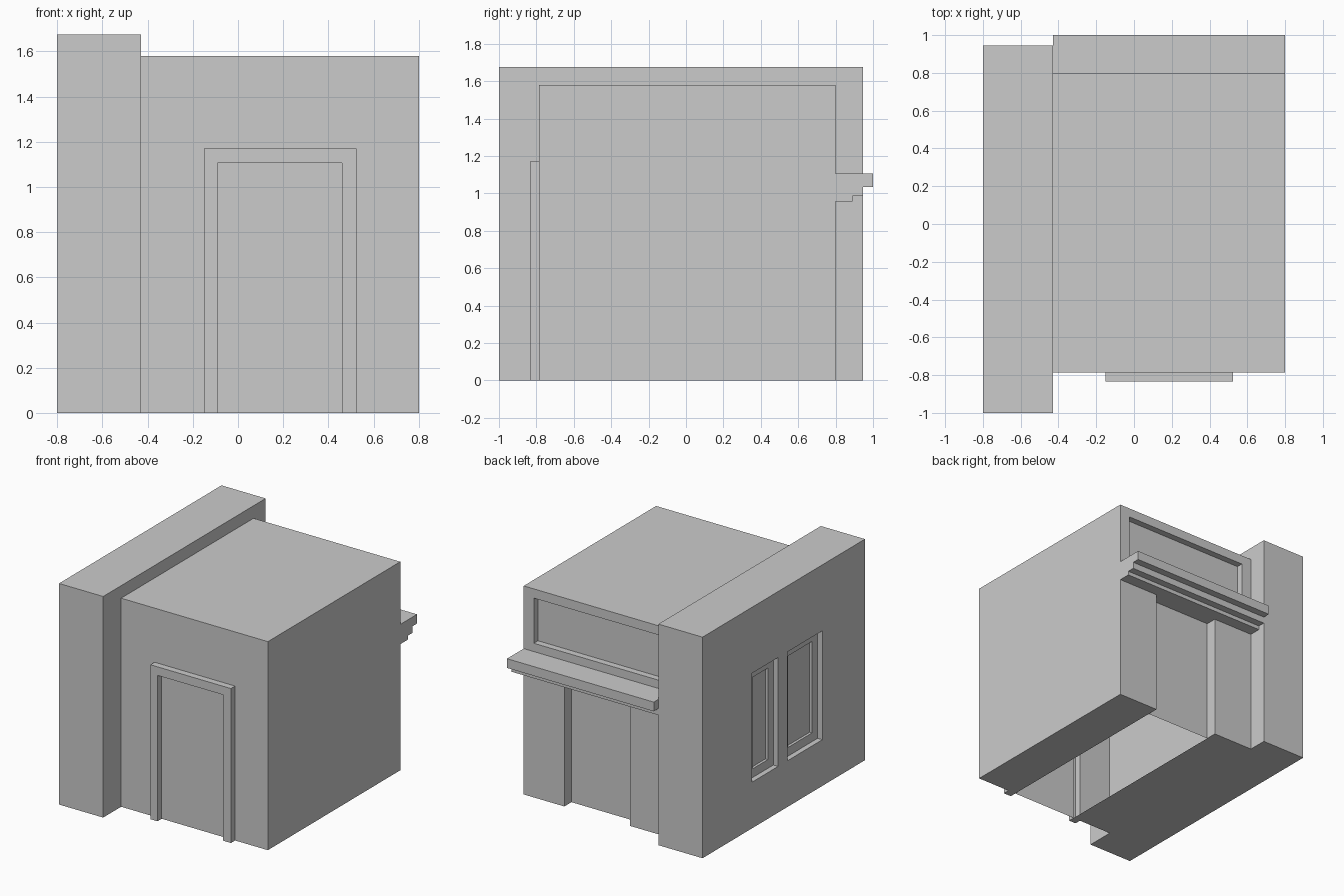
import bpy, bmesh
from mathutils import Vector

if "Cube" in bpy.data.objects:
    bpy.data.objects.remove(bpy.data.objects["Cube"])

Z = Vector((0, 0, 1))


def add_face(bm, pts, normal):
    """One flat face turned towards the given normal."""
    f = bm.faces.new([bm.verts.new(p) for p in pts])
    f.normal_update()
    if f.normal.dot(normal) < 0:
        f.normal_flip()


def finish(bm, name):
    bmesh.ops.remove_doubles(bm, verts=bm.verts, dist=0.0005)
    me = bpy.data.meshes.new(name)
    bm.to_mesh(me)
    bm.free()
    bpy.context.collection.objects.link(bpy.data.objects.new(name, me))


def relief(name, normal, offset, along, rects):
    """Wall with raised and sunk panels: rects are (u0, u1, v0, v1, height),
    later ones override earlier ones; the first one is the whole wall."""
    n, u_dir = Vector(normal), Vector(along)
    us = sorted({u for r in rects for u in r[:2]})
    vs = sorted({v for r in rects for v in r[2:4]})
    bm = bmesh.new()

    def pos(u, v, d):
        return u_dir * u + Z * v + n * (offset + d)

    def height(i, j):
        h = 0
        if 0 <= i < len(us) - 1 and 0 <= j < len(vs) - 1:
            cu, cv = (us[i] + us[i + 1]) / 2, (vs[j] + vs[j + 1]) / 2
            for u0, u1, v0, v1, d in rects:
                if u0 < cu < u1 and v0 < cv < v1:
                    h = d
        return h

    # panel faces
    for i in range(len(us) - 1):
        for j in range(len(vs) - 1):
            h, u0, u1, v0, v1 = height(i, j), us[i], us[i + 1], vs[j], vs[j + 1]
            add_face(bm, [pos(u0, v0, h), pos(u1, v0, h), pos(u1, v1, h), pos(u0, v1, h)], n)
    # step faces across u
    for i, u in enumerate(us):
        for j in range(len(vs) - 1):
            a, b = height(i - 1, j), height(i, j)
            if a != b:
                add_face(bm, [pos(u, vs[j], a), pos(u, vs[j + 1], a),
                              pos(u, vs[j + 1], b), pos(u, vs[j], b)], u_dir * (a - b))
    # step faces across v, leaving sunk doorways open at the ground
    for j, v in enumerate(vs):
        for i in range(len(us) - 1):
            a, b = height(i, j - 1), height(i, j)
            if a != b and not (j == 0 and b < 0):
                add_face(bm, [pos(us[i], v, a), pos(us[i + 1], v, a),
                              pos(us[i + 1], v, b), pos(us[i], v, b)], Z * (a - b))
    finish(bm, name)


def quads(name, faces):
    """Axis-aligned plain faces: (low corner, high corner, normal)."""
    bm = bmesh.new()
    for lo, hi, n in faces:
        k = [abs(c) for c in n].index(1)
        a, b = [i for i in range(3) if i != k]
        pts = []
        for s, t in ((0, 0), (1, 0), (1, 1), (0, 1)):
            p = list(lo)
            p[a], p[b] = (lo[a], hi[a])[s], (lo[b], hi[b])[t]
            pts.append(p)
        add_face(bm, pts, Vector(n))
    finish(bm, name)


XW, XM, XE = -0.80, -0.43, 0.80      # wing side, wing/body joint, body side
YF, YB = -0.785, 0.80                # body front and back
H, HW = 1.58, 1.675                  # body and wing heights
DL, DR = -0.09, 0.46                 # doorway

# front wall with raised door frame
relief("front_wall", (0, -1, 0), -YF, (1, 0, 0), [
    (XM, XE, 0, H, 0),
    (-0.15, 0.525, 0, 1.17, 0.05),
    (DL, DR, 0, 1.105, 0)])

# back wall with doorway, stepped ledge and long window
relief("back_wall", (0, 1, 0), YB, (1, 0, 0), [
    (XM, XE, 0, H, 0),
    (DL, DR, 0, 0.955, -0.085),
    (XM, XE, 0.955, 0.985, 0.09),
    (XM, XE, 0.985, 1.035, 0.145),
    (XM, XE, 1.035, 1.105, 0.20),
    (-0.345, 0.715, 1.168, 1.51, -0.05)])

# roof, right wall and the floor strips beside the open passage
quads("body_shell", [
    ((XM, YF, H), (XE, YB, H), (0, 0, 1)),
    ((XE, YF, 0), (XE, YB, H), (1, 0, 0)),
    ((XM, YF, 0), (DL, YB, 0), (0, 0, -1)),
    ((DR, YF, 0), (XE, YB, 0), (0, 0, -1))])

# side wing
WF, WB = -1.0, 0.945
quads("side_wing", [
    ((XW, WF, HW), (XM, WB, HW), (0, 0, 1)),
    ((XW, WF, 0), (XM, WB, 0), (0, 0, -1)),
    ((XW, WF, 0), (XM, WF, HW), (0, -1, 0)),
    ((XW, WB, 0), (XM, WB, HW), (0, 1, 0)),
    ((XM, WF, 0), (XM, WB, HW), (1, 0, 0))])

# wing outer wall with two stepped windows
rects = [(WF, WB, 0, HW, 0)]
for y0, y1 in ((0.04, 0.355), (-0.49, -0.07)):
    for margin, depth in ((0, -0.04), (0.066, -0.06)):
        rects.append((y0 + margin, y1 - margin, 0.35 + margin, 1.175 - margin, depth))
relief("wing_window_wall", (-1, 0, 0), -XW, (0, 1, 0), rects)
